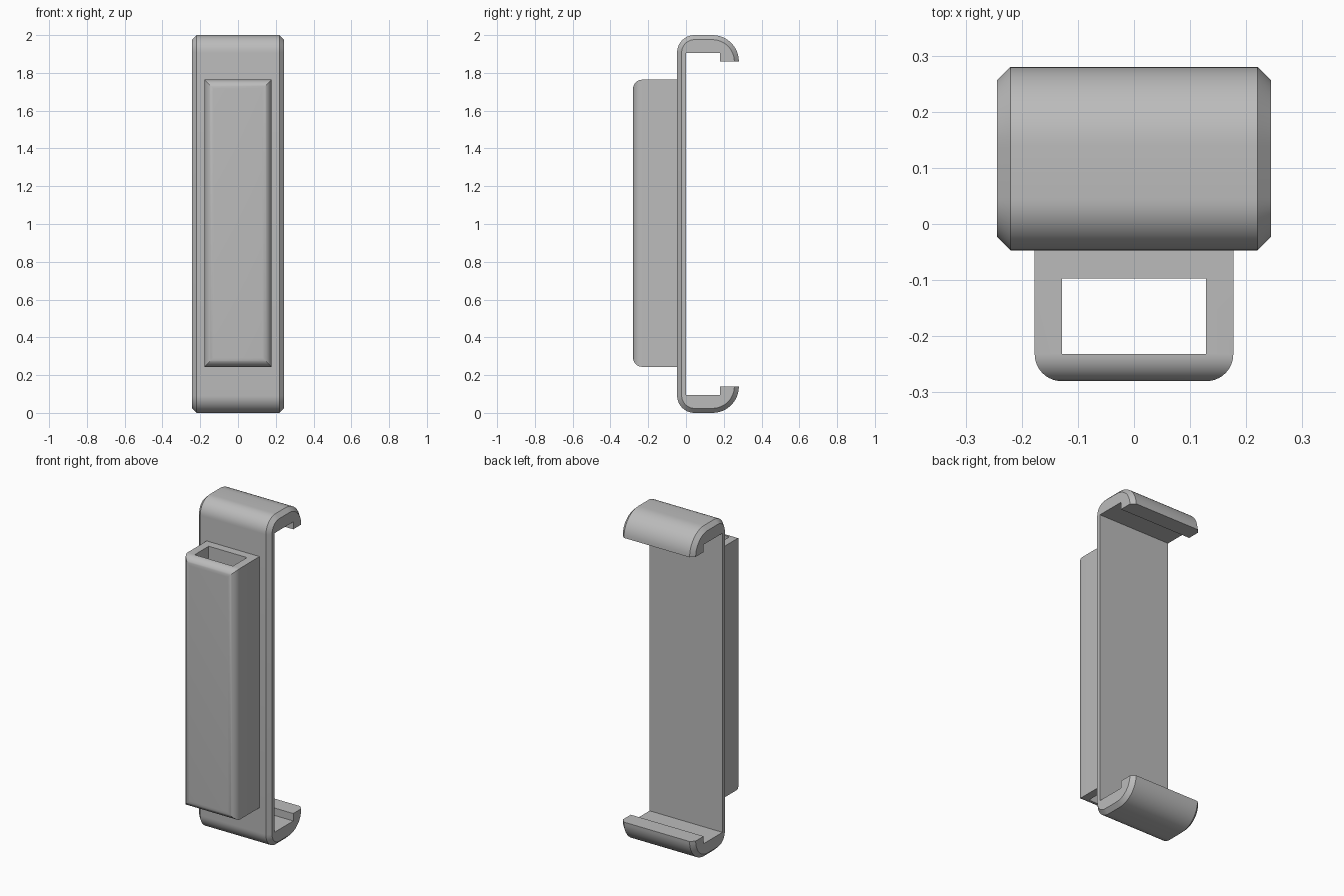
import bpy, bmesh
from math import sin, cos, radians, pi

cube = bpy.data.objects.get("Cube")
if cube:
    bpy.data.objects.remove(cube, do_unlink=True)

grey = bpy.data.materials.new("plain grey")
grey.use_nodes = True
colour = (0.5, 0.5, 0.5, 1)
grey.diffuse_color = colour
grey.node_tree.nodes["Principled BSDF"].inputs["Base Color"].default_value = colour


def loft(name, rings):
    """Join equal-length closed rings with quads and cap both ends."""
    bm = bmesh.new()
    loops = [[bm.verts.new(p) for p in ring] for ring in rings]
    n = len(loops[0])
    for a, b in zip(loops, loops[1:]):
        for i in range(n):
            j = (i + 1) % n
            bm.faces.new((a[i], a[j], b[j], b[i]))
    bm.faces.new(loops[0])
    bm.faces.new(loops[-1])
    bmesh.ops.recalc_face_normals(bm, faces=bm.faces)
    mesh = bpy.data.meshes.new(name)
    bm.to_mesh(mesh)
    bm.free()
    mesh.materials.append(grey)
    obj = bpy.data.objects.new(name, mesh)
    bpy.context.collection.objects.link(obj)
    return obj


def smooth(obj):
    bpy.ops.object.select_all(action='DESELECT')
    obj.select_set(True)
    bpy.context.view_layer.objects.active = obj
    bpy.ops.object.shade_smooth_by_angle(angle=radians(30))


def arc(cy, cz, r, start, end, steps=12):
    angles = [radians(start + (end - start) * i / steps) for i in range(steps + 1)]
    return [(cy + r * cos(a), cz + r * sin(a)) for a in angles]


# Clip: hooked side profile, with its outer edge chamfered at both sides
def clip_profile(inset):
    upper = [(0, 1.905), (0.18, 1.905), (0.18, 1.86)]
    upper += arc(0.14, 1.86, 0.14 - inset, 0, 90)
    upper += arc(0.045, 1.908, 0.092 - inset, 90, 180)
    return upper + [(y, 2 - z) for y, z in reversed(upper)]


chamfer = 0.024
half = 0.244
stations = [(-half, chamfer), (chamfer - half, 0), (half - chamfer, 0), (half, chamfer)]
clip = loft("hooked_clip", [[(x, y, z) for y, z in clip_profile(inset)]
                            for x, inset in stations])
smooth(clip)


# Sleeve: block with mitred, rounded front edges and an open vertical slot
def rectangle(y, w, h):
    return [(sx * w, y, 1.004 + sz * h)
            for sx, sz in ((-1, -1), (1, -1), (1, 1), (-1, 1))]


radius = 0.048
width, height, front = 0.177, 0.76, -0.28
rings = [rectangle(-0.046, width, height)]
for i in range(11):
    a = pi / 2 * i / 10
    shrink = radius * (1 - cos(a))
    rings.append(rectangle(front + radius * (1 - sin(a)), width - shrink, height - shrink))
sleeve = loft("front_sleeve", rings)

slot = loft("slot_cutter", [rectangle(-0.097, 0.128, 1), rectangle(-0.2315, 0.128, 1)])
slot.hide_render = True
slot.hide_viewport = True
cut = sleeve.modifiers.new("slot", 'BOOLEAN')
cut.operation = 'DIFFERENCE'
cut.solver = 'EXACT'
cut.object = slot
bpy.context.view_layer.update()

# Bake the slot and drop the cutter
baked = bpy.data.meshes.new_from_object(
    sleeve.evaluated_get(bpy.context.evaluated_depsgraph_get()))
sleeve.modifiers.clear()
sleeve.data = baked
bpy.data.objects.remove(slot, do_unlink=True)
smooth(sleeve)
